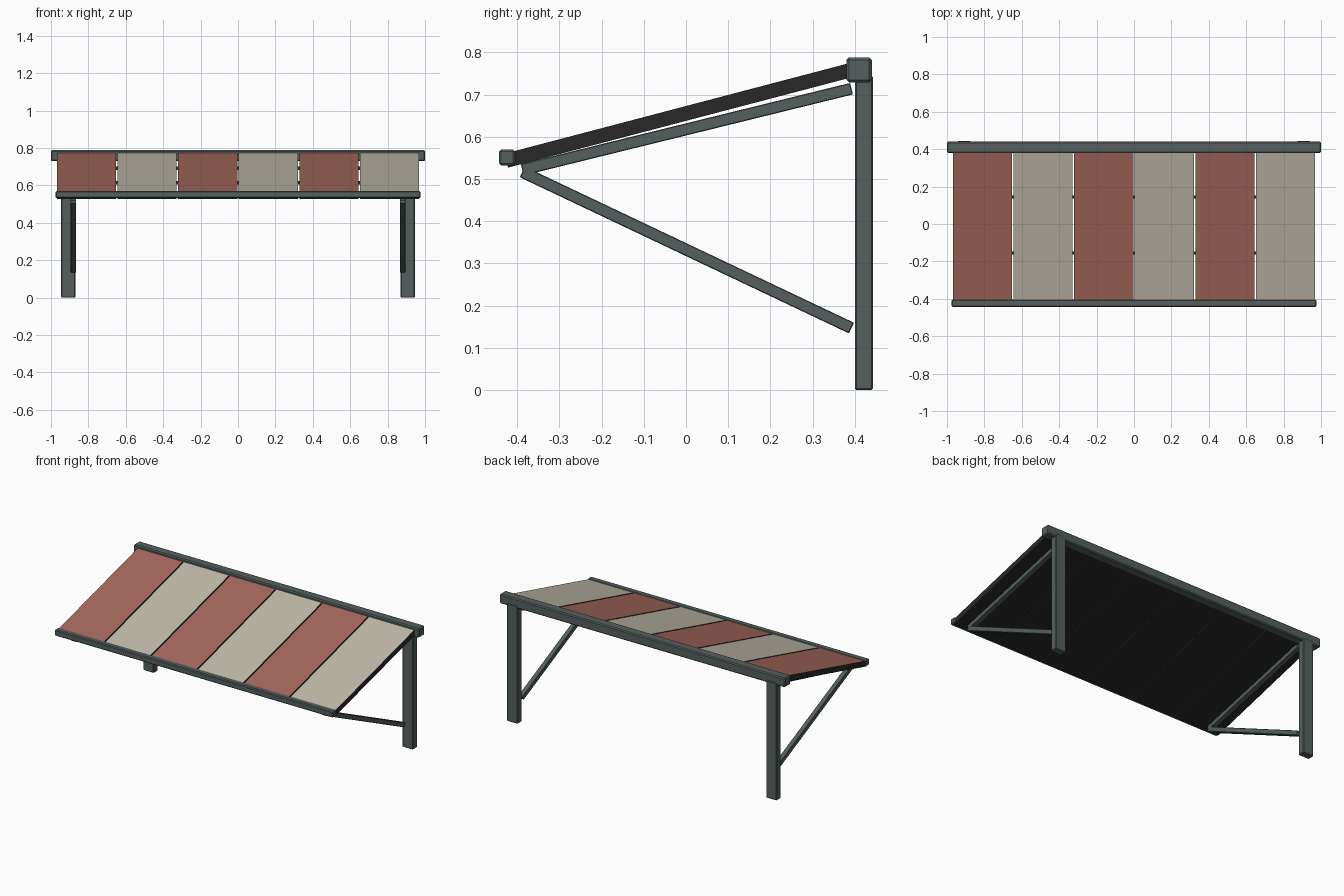
import bpy, math
from mathutils import Vector, Matrix

if "Cube" in bpy.data.objects:
    bpy.data.objects.remove(bpy.data.objects["Cube"])


def material(name, rgb):
    m = bpy.data.materials.new(name)
    m.diffuse_color = (*rgb, 1)
    m.use_nodes = True
    m.node_tree.nodes["Principled BSDF"].inputs["Base Color"].default_value = m.diffuse_color
    return m


FRAME = material("grey green metal", (0.090, 0.118, 0.112))
DARK = material("dark lining", (0.022, 0.022, 0.022))
RED = material("terracotta", (0.38, 0.140, 0.106))
CREAM = material("cream", (0.53, 0.49, 0.405))


def box(name, lo, hi, mats, bevel=0.0):
    """Box between two corners."""
    lo, hi = Vector(lo), Vector(hi)
    bpy.ops.mesh.primitive_cube_add(size=1)
    ob = bpy.context.object
    ob.name = name
    ob.data.transform(Matrix.Translation((lo + hi) / 2) @ Matrix.Diagonal((*(hi - lo), 1)))
    for m in mats:
        ob.data.materials.append(m)
    if bevel:
        b = ob.modifiers.new("bevel", 'BEVEL')
        b.width = bevel
        b.segments = 1
    return ob


def bar(name, x0, x1, a, b, low, high, mats, bevel=0.0):
    """Box running from a to b in the (y, z) plane, from low to high across the line."""
    dy, dz = b[0] - a[0], b[1] - a[1]
    ob = box(name, (x0, 0, low), (x1, math.hypot(dy, dz), high), mats, bevel)
    ob.data.transform(Matrix.Translation((0, a[0], a[1])) @ Matrix.Rotation(math.atan2(dz, dy), 4, 'X'))
    return ob


# Long rails
box("back_rail", (-1, 0.38, 0.729), (1, 0.44, 0.788), [FRAME], 0.006)
box("front_rail", (-0.975, -0.443, 0.532), (0.975, -0.405, 0.57), [FRAME], 0.005)

# Posts, roof arms and diagonal braces on both sides
for side, s in (("left", -1), ("right", 1)):
    x0, x1 = sorted((s * 0.87, s * 0.945))
    box(side + "_post", (x0, 0.40, 0), (x1, 0.443, 0.745), [FRAME], 0.004)
    x0, x1 = sorted((s * 0.865, s * 0.895))
    bar(side + "_arm", x0, x1, (-0.388, 0.522), (0.392, 0.714), -0.014, 0.014, [FRAME], 0.002)
    bar(side + "_brace", x0, x1, (-0.388, 0.517), (0.392, 0.147), -0.014, 0.014, [FRAME], 0.002)

# Striped awning panels: coloured top, dark edges and underside
FRONT, BACK = (-0.43, 0.560), (0.40, 0.778)
PITCH = 0.3243
for i in range(6):
    x = -3 * PITCH + i * PITCH
    p = bar("awning_panel_%d" % (i + 1), x + 0.004, x + PITCH - 0.004, FRONT, BACK,
            -0.034, 0, [CREAM if i % 2 else RED, DARK])
    for f in p.data.polygons:
        f.material_index = 0 if f.normal.z > 0.5 else 1

# Thin battens joining the panels
slope = (BACK[1] - FRONT[1]) / (BACK[0] - FRONT[0])
for n, y in enumerate((-0.155, 0.145)):
    z = FRONT[1] + slope * (y - FRONT[0])
    box("batten_%d" % (n + 1), (-0.96, y - 0.008, z - 0.028), (0.96, y + 0.008, z - 0.010), [DARK])
